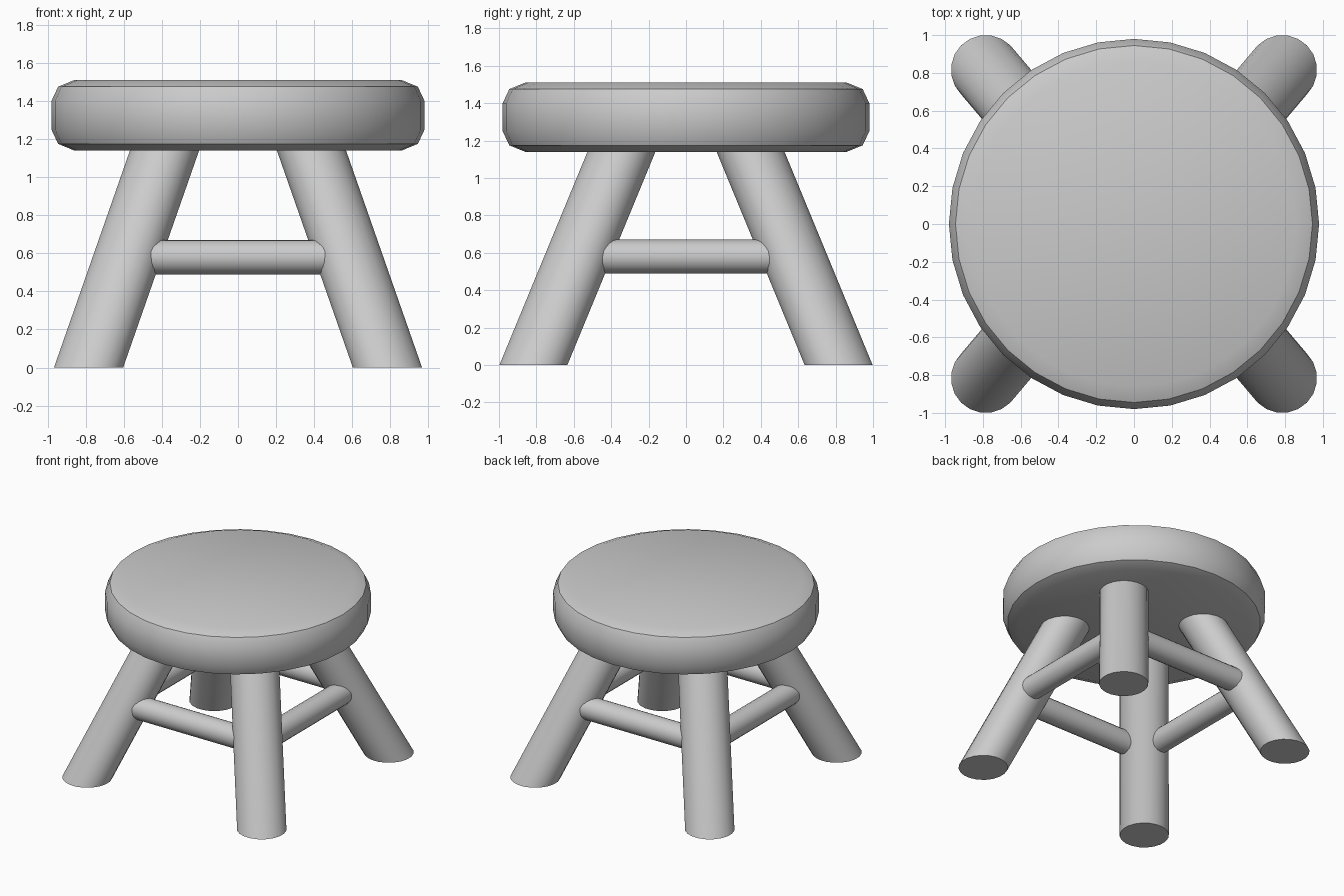
import bpy, bmesh, math
from mathutils import Vector

if "Cube" in bpy.data.objects:
    bpy.data.objects.remove(bpy.data.objects["Cube"])


def loft(name, rings, angle=30):
    """Closed solid through rings of points, smooth with sharp edges kept."""
    bm = bmesh.new()
    loops = [[bm.verts.new(p) for p in ring] for ring in rings]
    n = len(loops[0])
    for a, b in zip(loops, loops[1:]):
        for i in range(n):
            j = (i + 1) % n
            bm.faces.new((a[i], a[j], b[j], b[i]))
    bm.faces.new(loops[0][::-1])
    bm.faces.new(loops[-1])
    bmesh.ops.recalc_face_normals(bm, faces=bm.faces)
    mesh = bpy.data.meshes.new(name)
    bm.to_mesh(mesh)
    bm.free()
    obj = bpy.data.objects.new(name, mesh)
    bpy.context.collection.objects.link(obj)
    bpy.ops.object.select_all(action='DESELECT')
    obj.select_set(True)
    bpy.context.view_layer.objects.active = obj
    bpy.ops.object.shade_smooth_by_angle(angle=math.radians(angle))
    return obj


def circle(center, radius, n, u=(1, 0, 0), v=(0, 1, 0), phase=0.0):
    c, u, v = Vector(center), Vector(u), Vector(v)
    angles = [2 * math.pi * (i + phase) / n for i in range(n)]
    return [c + radius * (math.cos(a) * u + math.sin(a) * v) for a in angles]


# Round seat with softened rims
profile = [(0.86, 1.14), (0.945, 1.175), (0.98, 1.25),
           (0.98, 1.40), (0.945, 1.475), (0.86, 1.51)]
loft("seat", [circle((0, 0, z), r, 32) for r, z in profile])

# Splayed legs, cut level at the floor and at the seat
FOOT, SLOPE, TOP = (0.785, 0.816), (0.350, 0.413), 1.18
for sy, end in ((-1, "front"), (1, "back")):
    for sx, side in ((-1, "left"), (1, "right")):
        loft(f"{end}_{side}_leg", [
            circle((sx * (FOOT[0] - SLOPE[0] * z), sy * (FOOT[1] - SLOPE[1] * z), z),
                   0.184, 20, phase=0.5) for z in (0, TOP)])

# Stretchers between neighbouring legs, set slightly outward
Z, OFFSET, HALF, R = 0.58, 0.62, 0.56, 0.091
for s, end, side in ((-1, "front", "left"), (1, "back", "right")):
    loft(f"{end}_stretcher", [
        circle((x, s * OFFSET, Z), R, 20, (0, 1, 0), (0, 0, 1)) for x in (-HALF, HALF)])
    loft(f"{side}_stretcher", [
        circle((s * OFFSET, y, Z), R, 20, (1, 0, 0), (0, 0, 1)) for y in (-HALF, HALF)])
